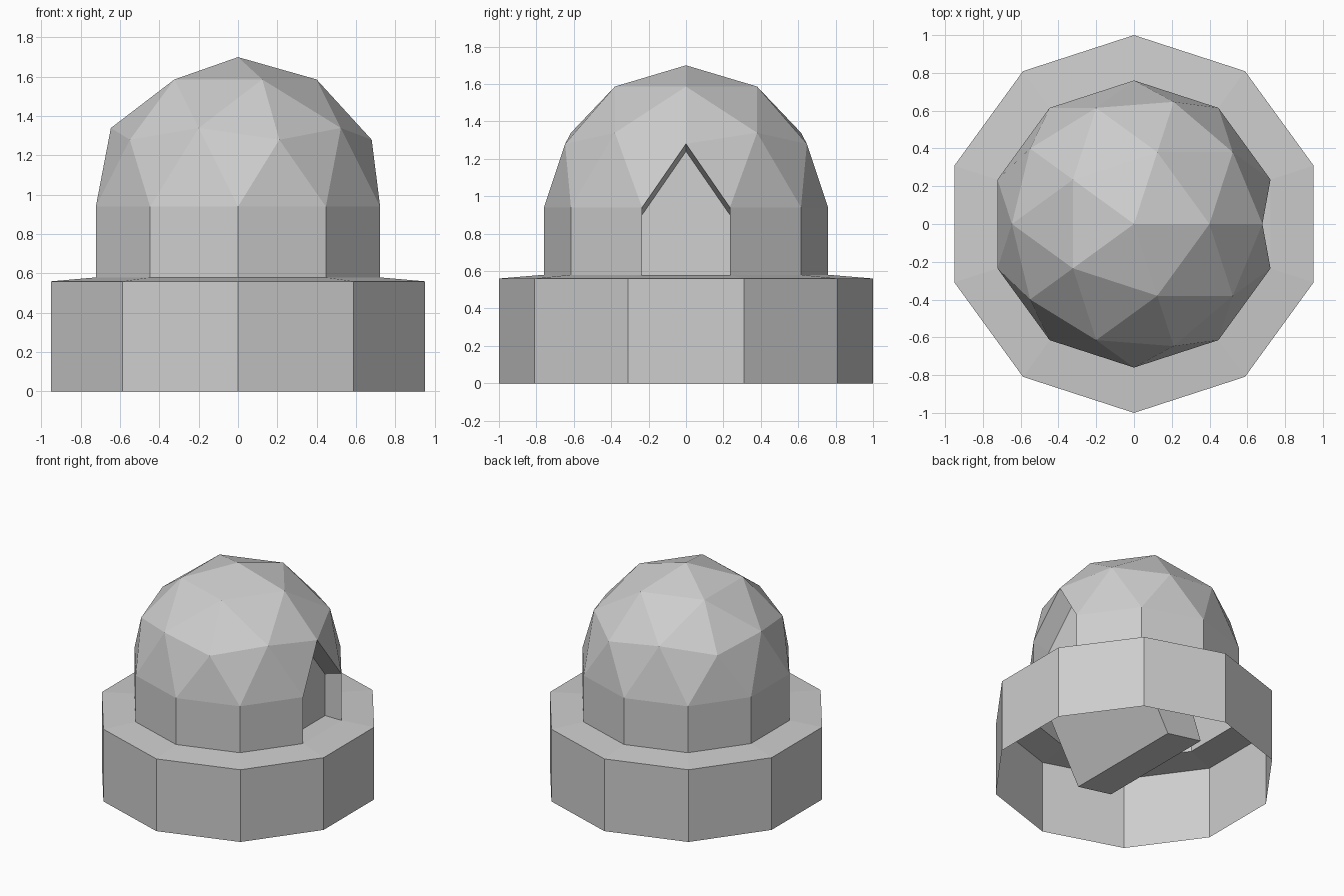
import bpy, bmesh, math
from mathutils import Vector

cube = bpy.data.objects.get("Cube")
if cube:
    bpy.data.objects.remove(cube, do_unlink=True)

grey = bpy.data.materials.new("light_grey")
grey.use_nodes = True
colour = (0.61, 0.61, 0.61, 1)
grey.diffuse_color = colour
grey.node_tree.nodes["Principled BSDF"].inputs["Base Color"].default_value = colour

R, EQUATOR, FLOOR, RIM = 0.76, 0.94, 0.58, 0.56


def finish(bm, name):
    mesh = bpy.data.meshes.new(name)
    bm.to_mesh(mesh)
    bm.free()
    mesh.materials.append(grey)
    obj = bpy.data.objects.new(name, mesh)
    bpy.context.collection.objects.link(obj)
    return obj


def loft(bm, rings):
    """Join successive decagon rings given as (radius, height)."""
    previous = None
    for radius, z in rings:
        ring = []
        for k in range(10):
            a = math.radians(18 + 36 * k)
            ring.append(bm.verts.new((radius * math.cos(a), radius * math.sin(a), z)))
        if previous:
            for k in range(10):
                n = (k + 1) % 10
                bm.faces.new((previous[k], previous[n], ring[n], ring[k]))
        previous = ring


# Open-bottomed base wall with a gently sloped ledge
bm = bmesh.new()
loft(bm, [(1, 0), (1, RIM), (R, FLOOR)])
finish(bm, "base")

# Faceted dome on a straight ten-sided wall
bm = bmesh.new()
bmesh.ops.create_icosphere(bm, subdivisions=2, radius=R)
bmesh.ops.delete(bm, geom=[v for v in bm.verts if v.co.z < -0.01], context="VERTS")
bmesh.ops.translate(bm, vec=(0, 0, EQUATOR), verts=bm.verts)
loft(bm, [(R, FLOOR), (R, EQUATOR)])
bmesh.ops.remove_doubles(bm, verts=bm.verts, dist=0.001)

# Pointed doorway: wall panel and the triangle above it
door = []
for f in bm.faces:
    c = f.calc_center_median()
    if c.x > 0.6 and abs(c.y) < 0.02 and c.z < 1.1:
        door.append(f)
outline = [v.co.copy() for v in {v for f in door for v in f.verts}]
bmesh.ops.delete(bm, geom=door, context="FACES")
finish(bm, "dome")

# Recess behind the doorway, its roof falling slightly inward
outline.sort(key=lambda p: math.atan2(p.y, p.z - 0.85))
bm = bmesh.new()
outer, inner = [], []
for p in outline:
    drop = 0.04 if p.z > FLOOR + 0.01 else 0
    outer.append(bm.verts.new(p))
    inner.append(bm.verts.new(p - Vector((0.14, 0, drop))))
count = len(outline)
for k in range(count):
    n = (k + 1) % count
    bm.faces.new((outer[k], outer[n], inner[n], inner[k]))
bm.faces.new(inner)
bmesh.ops.recalc_face_normals(bm, faces=bm.faces)
back = max(bm.faces, key=lambda f: len(f.verts))
if back.normal.x < 0:
    bmesh.ops.reverse_faces(bm, faces=bm.faces)
finish(bm, "door_recess")

# Leaning block inside, hanging into the hollow base
bm = bmesh.new()
side = [(0.10, 0.10), (0.38, 0.60), (0.0, 0.70), (-0.20, 0.15)]
face = bm.faces.new([bm.verts.new((x, -0.49, z)) for x, z in side])
ext = bmesh.ops.extrude_face_region(bm, geom=[face], use_keep_orig=True)
moved = [g for g in ext["geom"] if isinstance(g, bmesh.types.BMVert)]
bmesh.ops.translate(bm, vec=(0, 0.98, 0), verts=moved)
bmesh.ops.recalc_face_normals(bm, faces=bm.faces)
finish(bm, "inner_block")
